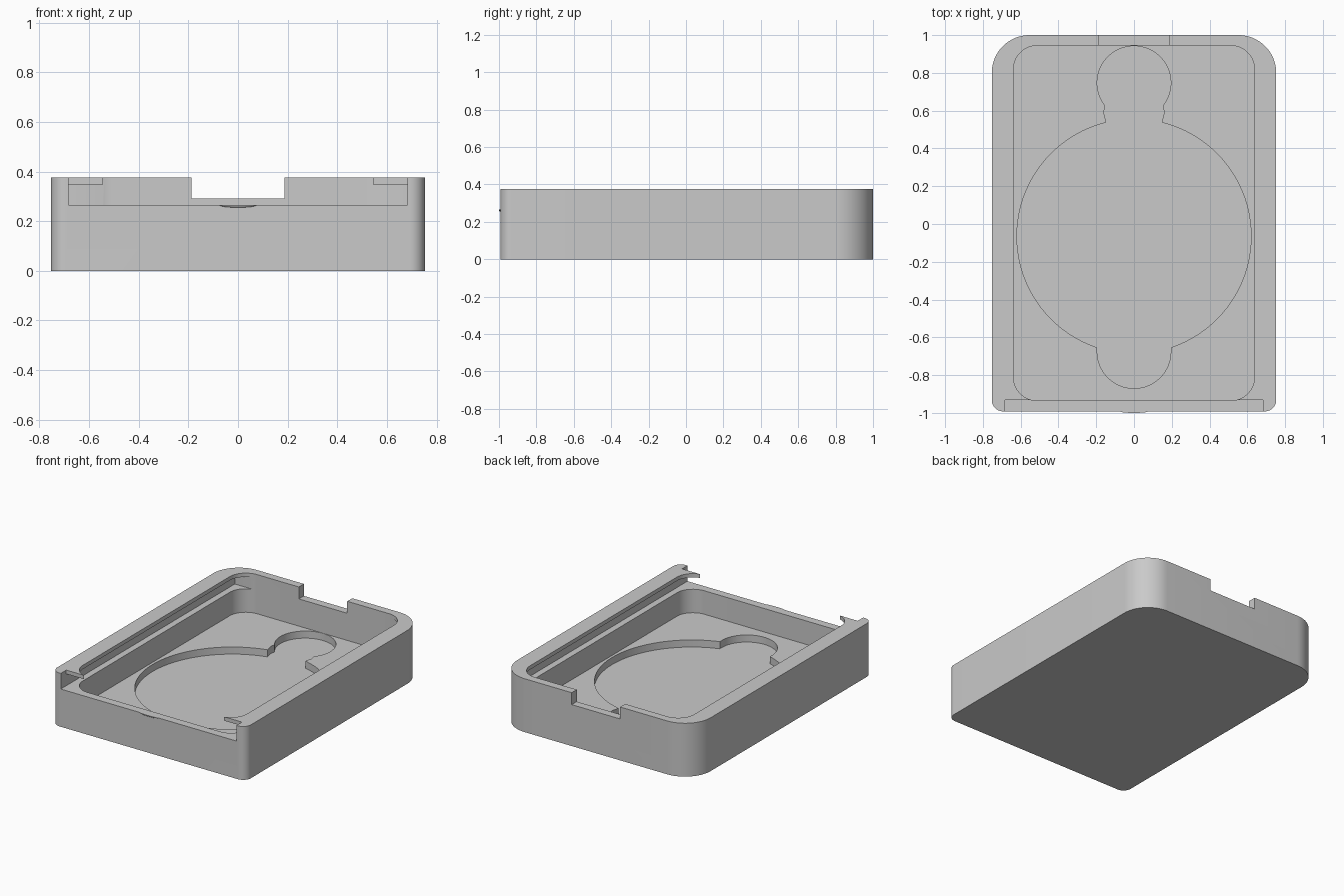
import bpy, bmesh, math

cube = bpy.data.objects.get("Cube")
if cube:
    bpy.data.objects.remove(cube, do_unlink=True)

grey = bpy.data.materials.new("plain grey")
grey.use_nodes = True
colour = (0.59, 0.59, 0.59, 1)
grey.diffuse_color = colour
grey.node_tree.nodes["Principled BSDF"].inputs["Base Color"].default_value = colour


def arc(cx, cy, r, start, sweep, steps):
    return [(cx + r * math.cos(math.radians(start + sweep * i / steps)),
             cy + r * math.sin(math.radians(start + sweep * i / steps)))
            for i in range(steps + 1)]


def rounded(half_x, front, back, r_front=0, r_back=0, steps=16):
    """Rectangle outline with separate front and back corner radii."""
    points = []
    corners = [(1, back, r_back, 0), (-1, back, r_back, 90),
               (-1, front, r_front, 180), (1, front, r_front, 270)]
    for side, y, r, start in corners:
        if r == 0:
            points.append((side * half_x, y))
        else:
            cy = y - r if y == back else y + r
            points += arc(side * (half_x - r), cy, r, start, 90, steps)
    return points


def circle(cy, r, steps=96):
    return arc(0, cy, r, 0, 360, steps)[:-1]


def mirrored(half):
    """Close a right-hand profile with its mirror image."""
    return half + [(-x, y) for x, y in reversed(half)]


def prism(name, outline, z0, z1):
    bm = bmesh.new()
    face = bm.faces.new([bm.verts.new((x, y, z0)) for x, y in outline])
    top = bmesh.ops.extrude_face_region(bm, geom=[face])["geom"]
    bmesh.ops.translate(bm, vec=(0, 0, z1 - z0),
                        verts=[v for v in top if isinstance(v, bmesh.types.BMVert)])
    bmesh.ops.recalc_face_normals(bm, faces=bm.faces)
    return add_object(name, bm)


def add_object(name, bm):
    mesh = bpy.data.meshes.new(name)
    bm.to_mesh(mesh)
    bm.free()
    mesh.materials.append(grey)
    obj = bpy.data.objects.new(name, mesh)
    bpy.context.collection.objects.link(obj)
    return obj


def activate(obj):
    bpy.ops.object.select_all(action='DESELECT')
    obj.select_set(True)
    bpy.context.view_layer.objects.active = obj


# Outer shell of the tray
tray = prism("tray", rounded(0.753, -0.992, 1.0, 0.06, 0.2), 0, 0.375)

# Hollow, sliding lid groove, open front, back notch and floor recess
FLOOR, RECESS, LEDGE = 0.1, 0.05, 0.265
neck = mirrored([(0.13, 0.46), (0.148, 0.54), (0.16, 0.59), (0.153, 0.625), (0.153, 0.7)])
cutters = [
    prism("cavity", rounded(0.638, -0.935, 0.944, 0.125, 0.125), FLOOR, 0.5),
    prism("lid_groove", rounded(0.683, -1.1, 0.94), LEDGE, 0.348),
    prism("front_opening", rounded(0.683, -1.1, -0.931), LEDGE, 0.5),
    prism("back_notch", rounded(0.188, 0.9, 1.1), 0.291, 0.5),
    prism("large_round_recess", circle(-0.065, 0.62), RECESS, 0.2),
    prism("back_round_recess", circle(0.747, 0.195), RECESS, 0.2),
    prism("recess_neck", neck, RECESS, 0.2),
    prism("front_round_recess", rounded(0.195, -0.87, -0.5, 0.194), RECESS, 0.2),
]
for cutter in cutters:
    cutter.hide_render = True
    activate(tray)
    cut = tray.modifiers.new(cutter.name, 'BOOLEAN')
    cut.operation = 'DIFFERENCE'
    cut.solver = 'EXACT'
    cut.object = cutter
    bpy.ops.object.modifier_apply(modifier=cut.name)
    bpy.data.objects.remove(cutter, do_unlink=True)

activate(tray)
bpy.ops.object.shade_smooth_by_angle(angle=math.radians(30))

# Small catch on the front edge: lower half of a flattened ball
bm = bmesh.new()
bmesh.ops.create_uvsphere(bm, u_segments=32, v_segments=16, radius=1)
bmesh.ops.bisect_plane(bm, geom=bm.verts[:] + bm.edges[:] + bm.faces[:],
                       plane_co=(0, 0, 0), plane_no=(0, 0, 1), clear_outer=True)
bmesh.ops.holes_fill(bm, edges=[e for e in bm.edges if e.is_boundary])
bmesh.ops.scale(bm, vec=(0.075, 0.008, 0.01), verts=bm.verts)
bmesh.ops.translate(bm, vec=(0, -0.992, LEDGE), verts=bm.verts)
catch = add_object("front_catch", bm)
activate(catch)
bpy.ops.object.shade_smooth_by_angle(angle=math.radians(30))
